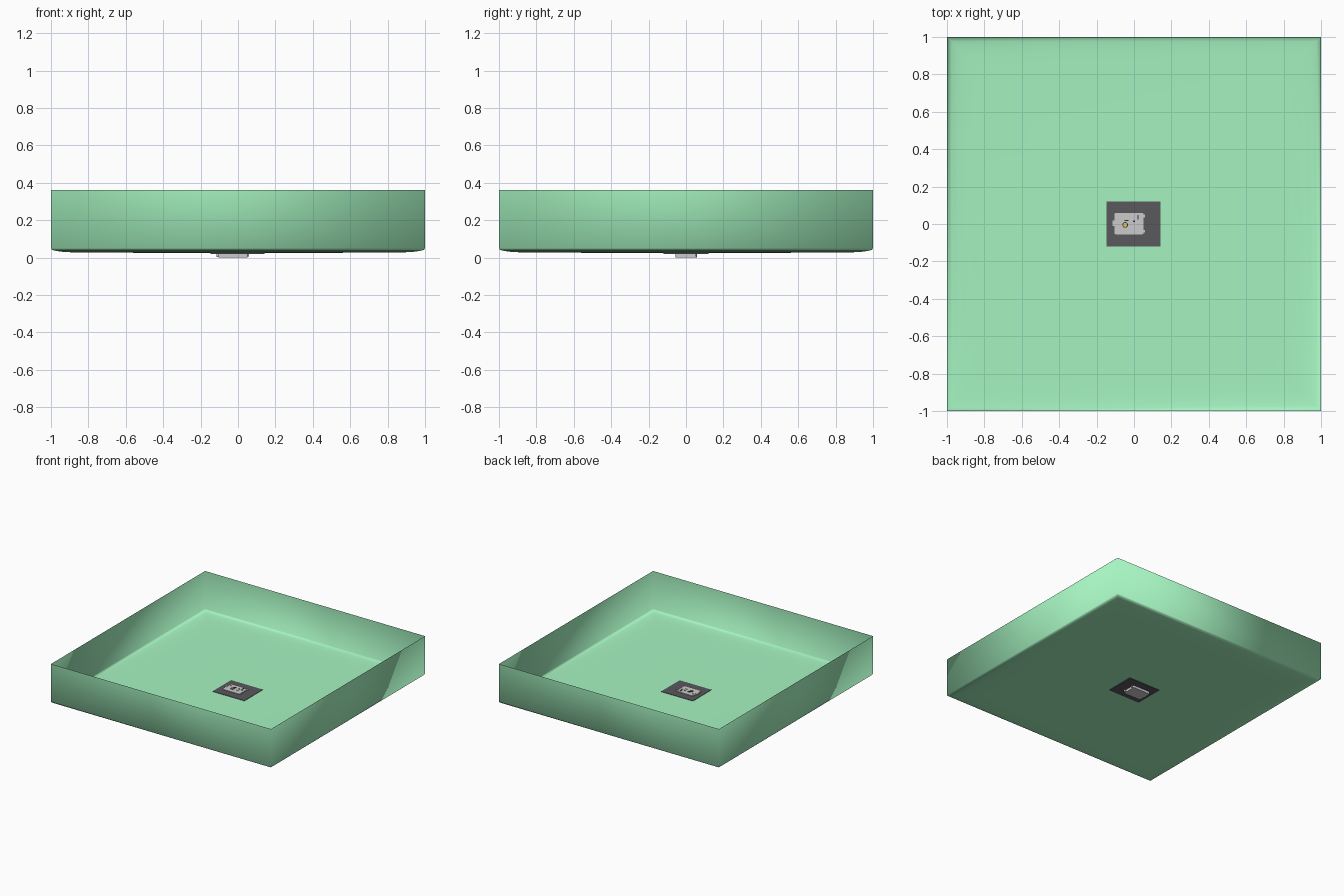
import bpy, bmesh, math

if "Cube" in bpy.data.objects:
    bpy.data.objects.remove(bpy.data.objects["Cube"])


def material(name, rgb):
    m = bpy.data.materials.new(name)
    m.diffuse_color = (*rgb, 1)
    m.use_nodes = True
    m.node_tree.nodes["Principled BSDF"].inputs["Base Color"].default_value = m.diffuse_color
    return m


GREEN = material("mint_green", (0.38, 0.9, 0.53))
DARK = material("dark_plate", (0.1, 0.1, 0.11))
BLACK = material("black_plastic", (0.03, 0.03, 0.03))
GOLD = material("gold", (0.8, 0.55, 0.08))


def finish(name, bm, mat=None, smooth=False):
    mesh = bpy.data.meshes.new(name)
    bm.to_mesh(mesh)
    bm.free()
    ob = bpy.data.objects.new(name, mesh)
    bpy.context.collection.objects.link(ob)
    if mat:
        mesh.materials.append(mat)
    for p in mesh.polygons:
        p.use_smooth = smooth
    return ob


def box(name, x, y, z, mat=None, bevel=0):
    bm = bmesh.new()
    bmesh.ops.create_cube(bm, size=1)
    for v in bm.verts:
        v.co = [(a + b) / 2 + c * (b - a) for (a, b), c in zip((x, y, z), v.co)]
    if bevel:
        edges = [e for e in bm.edges if abs(e.verts[0].co.z - e.verts[1].co.z) > 1e-4]
        bmesh.ops.bevel(bm, geom=edges, offset=bevel, segments=3, profile=0.5, affect='EDGES')
    return finish(name, bm, mat)


def disc(name, x, y, z0, z1, r, mat=None):
    bm = bmesh.new()
    bmesh.ops.create_cone(bm, cap_ends=True, segments=20, radius1=r, radius2=r, depth=z1 - z0)
    bmesh.ops.translate(bm, vec=(x, y, (z0 + z1) / 2), verts=bm.verts)
    return finish(name, bm, mat)


# open tray: square rings from rim to floor, thin single surface
profile = [(1, 0.36), (1, 0.05), (0.995, 0.042), (0.975, 0.036),
           (0.94, 0.031), (0.89, 0.028), (0.8, 0.0265), (0.3, 0.025)]
bm = bmesh.new()
rings = [[bm.verts.new((sx * r, sy * r, z)) for sx, sy in ((-1, -1), (1, -1), (1, 1), (-1, 1))]
         for r, z in profile]
for a, b in zip(rings, rings[1:]):
    for i in range(4):
        j = (i + 1) % 4
        bm.faces.new((a[i], b[i], b[j], a[j]))
bm.faces.new(rings[-1])
bmesh.ops.recalc_face_normals(bm, faces=bm.faces)
if rings[-1][0].link_faces[0].normal.z < 0:
    bmesh.ops.reverse_faces(bm, faces=bm.faces)
finish("tray", bm, GREEN, True)

# dark mounting plate set into the tray floor
box("mounting_plate", (-0.147, 0.142), (-0.12, 0.12), (0.02, 0.028), DARK)

# grey housing that passes through the plate
box("housing", (-0.105, 0.052), (-0.055, 0.058), (0.0, 0.033), bevel=0.006)

# side connectors and tabs
box("left_connector", (-0.114, -0.098), (-0.012, 0.018), (0.004, 0.035))
for i, y in enumerate((-0.045, 0.036)):
    box(f"right_tab_{i}", (0.048, 0.06), (y, y + 0.014), (0.006, 0.035))

# gold button with its collar
disc("button_collar", -0.047, -0.005, 0.033, 0.035, 0.015, BLACK)
disc("gold_button", -0.047, -0.005, 0.035, 0.039, 0.011, GOLD)

# small components on the housing top
chips = [(0.005, -0.012, 0.014, 0.008), (0.022, 0.035, 0.006, 0.024),
         (0.03, 0.012, 0.014, 0.006), (-0.04, 0.018, 0.02, 0.006),
         (-0.085, 0.03, 0.008, 0.008), (0.0, 0.015, 0.01, 0.006)]
for i, (x, y, w, d) in enumerate(chips):
    box(f"chip_{i}", (x - w / 2, x + w / 2), (y - d / 2, y + d / 2), (0.033, 0.037),
        BLACK if i % 2 else None)

# corner screws
for i, (x, y) in enumerate(((-0.095, -0.046), (-0.095, 0.049), (0.042, -0.046), (0.042, 0.049))):
    disc(f"screw_{i}", x, y, 0.033, 0.035, 0.005)
